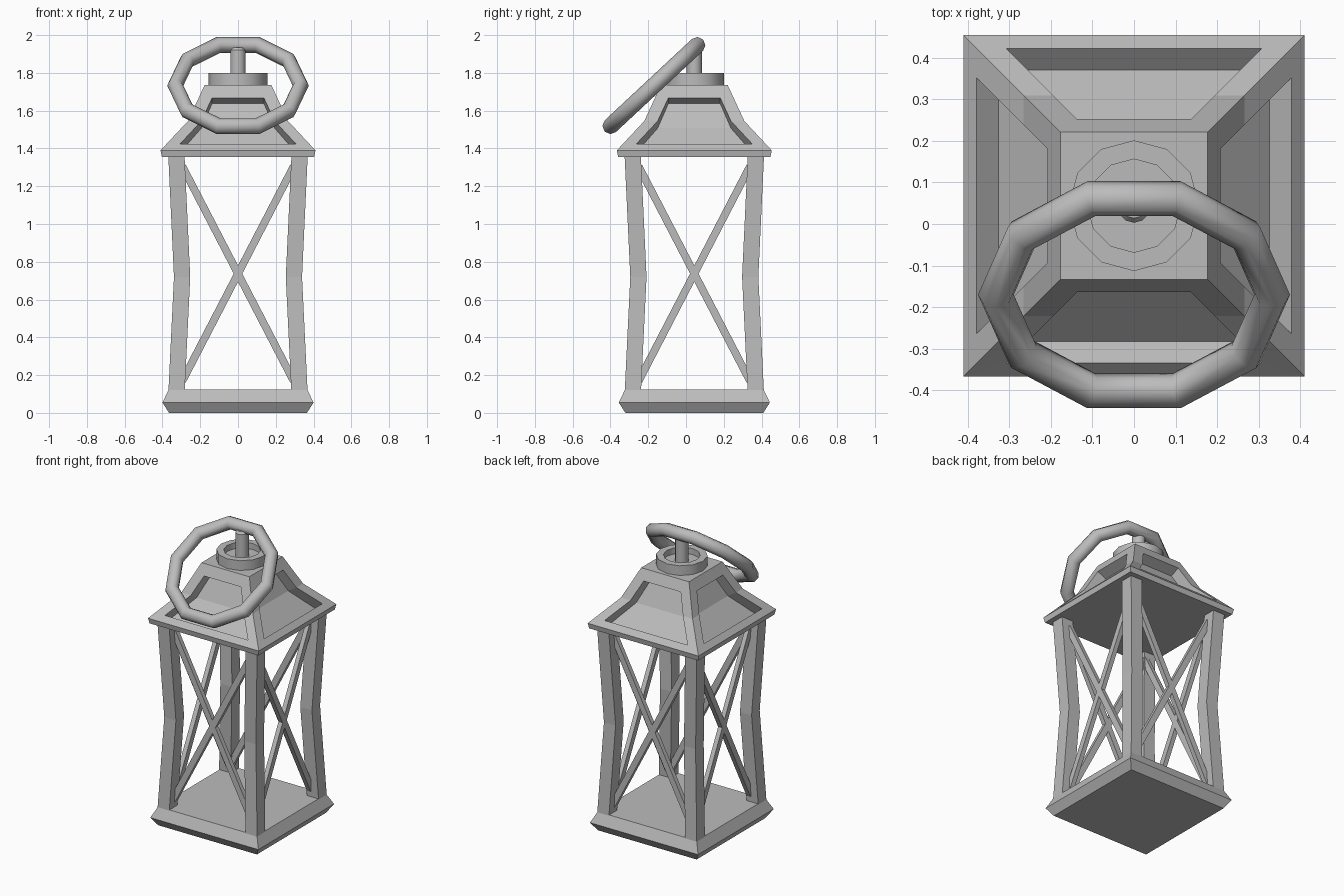
import bpy, bmesh, math
from mathutils import Matrix, Vector

if "Cube" in bpy.data.objects:
    bpy.data.objects.remove(bpy.data.objects["Cube"], do_unlink=True)

CY = 0.044  # lantern axis in y

metal = bpy.data.materials.new("grey metal")
metal.use_nodes = True
GREY = (0.5, 0.5, 0.5, 1)
metal.diffuse_color = GREY
metal.node_tree.nodes["Principled BSDF"].inputs["Base Color"].default_value = GREY


def finish(bm, name, smooth=None):
    bmesh.ops.remove_doubles(bm, verts=bm.verts, dist=0.0005)
    bmesh.ops.recalc_face_normals(bm, faces=bm.faces)
    me = bpy.data.meshes.new(name)
    bm.to_mesh(me)
    bm.free()
    me.materials.append(metal)
    ob = bpy.data.objects.new(name, me)
    ob.location.y = CY
    bpy.context.collection.objects.link(ob)
    if smooth:
        bpy.ops.object.select_all(action="DESELECT")
        ob.select_set(True)
        bpy.context.view_layer.objects.active = ob
        bpy.ops.object.shade_smooth_by_angle(angle=math.radians(smooth))
    return ob


def loft(bm, rings, caps=True):
    """Skin a stack of equal-sized point rings."""
    vs = [[bm.verts.new(p) for p in ring] for ring in rings]
    n = len(vs[0])
    for a, b in zip(vs, vs[1:]):
        for i in range(n):
            j = (i + 1) % n
            bm.faces.new((a[i], a[j], b[j], b[i]))
    if caps:
        bm.faces.new(vs[0])
        bm.faces.new(vs[-1])


def square(h, z, cx=0, cy=0):
    return [(cx + sx * h, cy + sy * h, z) for sx, sy in ((-1, -1), (1, -1), (1, 1), (-1, 1))]


def circle(r, z, n=12):
    return [(r * math.cos(math.tau * i / n), r * math.sin(math.tau * i / n), z) for i in range(n)]


# base plinth
bm = bmesh.new()
loft(bm, [square(0.365, 0), square(0.4, 0.055), square(0.366, 0.125)])
finish(bm, "base")

# bowed corner posts
for sx, side in ((1, "left"), (-1, "right")):
    for sy, end in ((-1, "front"), (1, "back")):
        bm = bmesh.new()
        loft(bm, [square(0.043, z, sx * c, sy * c)
                  for z, c in ((0.1, 0.326), (0.72, 0.296), (1.36, 0.326))])
        finish(bm, f"{end}_{side}_post")

# crossed braces on each side
for k, side in enumerate(("front", "left", "back", "right")):
    bm = bmesh.new()
    for s in (1, -1):
        angle = math.atan2(1.08, 0.56 * s)
        mat = (Matrix.Rotation(k * math.pi / 2, 4, "Z") @ Matrix.Translation((0, -0.3, 0.737))
               @ Matrix.Rotation(-angle, 4, "Y") @ Matrix.Diagonal((1.28, 0.03, 0.04, 1)))
        bmesh.ops.create_cube(bm, size=1, matrix=mat)
    finish(bm, f"{side}_cross_brace")

# roof: eave slab and four flared sides with recessed panels
outer = [(0.41, 1.39), (0.265, 1.545), (0.177, 1.735)]      # radius, height
panel = [(0.378, 1.424), (0.265, 1.545), (0.208, 1.668)]
sunk = [(0.326, 1.378), (0.205, 1.507), (0.146, 1.638)]
widths = [r - 0.071 for r, z in panel]
bm = bmesh.new()
for k in range(4):
    turn = Matrix.Rotation(k * math.pi / 2, 4, "Z")

    def row(profile, half, s):
        return [bm.verts.new(turn @ Vector((s * w, -r, z))) for (r, z), w in zip(profile, half)]

    o, p, q = ([row(prof, half, s) for s in (-1, 1)] for prof, half in
               ((outer, [r for r, z in outer]), (panel, widths), (sunk, widths)))
    for a, b in ((o, p), (p, q)):
        for s in (0, 1):
            for i in (0, 1):
                bm.faces.new((a[s][i], a[s][i + 1], b[s][i + 1], b[s][i]))
        for i in (0, 2):
            bm.faces.new((a[0][i], a[1][i], b[1][i], b[0][i]))
    for i in (0, 1):
        bm.faces.new((q[0][i], q[1][i], q[1][i + 1], q[0][i + 1]))
loft(bm, [square(0.403, 1.355), square(0.41, 1.39)], caps=False)
for h, z in ((0.403, 1.355), (0.177, 1.735)):
    bm.faces.new([bm.verts.new(p) for p in square(h, z)])
finish(bm, "roof")

# round cap with a recessed top
bm = bmesh.new()
loft(bm, [circle(0.157, 1.733), circle(0.157, 1.8), circle(0.112, 1.8), circle(0.112, 1.76)])
finish(bm, "cap", 35)

# stem that holds the ring
bm = bmesh.new()
loft(bm, [circle(0.041, 1.75), circle(0.041, 1.92), circle(0.03, 1.935)])
finish(bm, "stem", 35)

# tilted carrying ring
bpy.ops.mesh.primitive_torus_add(major_segments=10, minor_segments=8, major_radius=0.332,
                                 minor_radius=0.043, location=(0, -0.17, 1.733),
                                 rotation=(math.radians(43), 0, 0))
ring = bpy.context.object
ring.name = "carrying_ring"
ring.data.materials.append(metal)
bpy.ops.object.shade_smooth()
